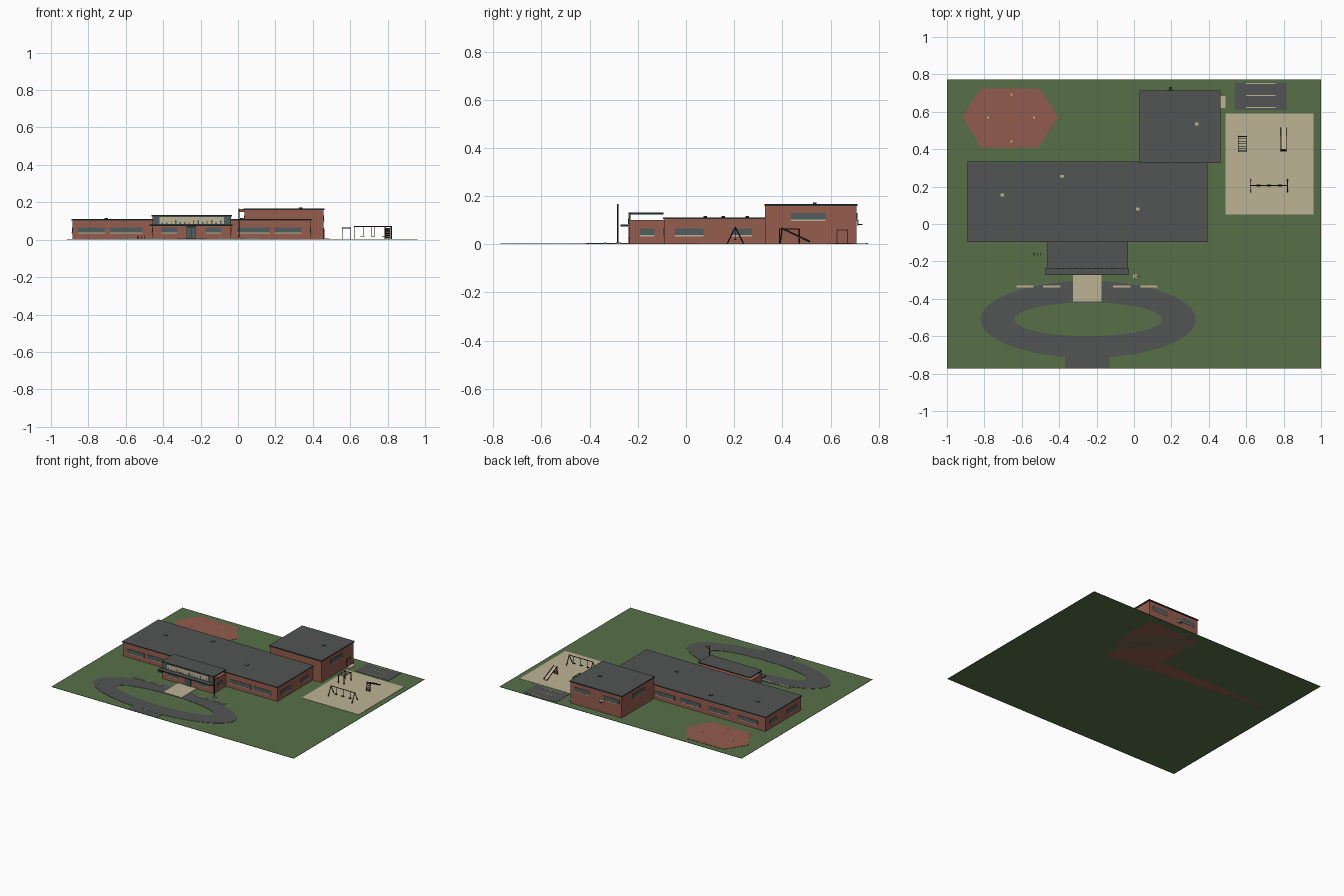
import bpy, bmesh, math, random
from mathutils import Vector

cube = bpy.data.objects.get("Cube")
if cube:
    bpy.data.objects.remove(cube)


def material(name, rgb):
    m = bpy.data.materials.new(name)
    m.use_nodes = True
    m.diffuse_color = (*rgb, 1)
    m.node_tree.nodes["Principled BSDF"].inputs["Base Color"].default_value = (*rgb, 1)
    return m


GRASS = material("grass green", (0.095, 0.16, 0.065))
BRICK = material("brick red", (0.30, 0.11, 0.075))
ASPHALT = material("asphalt grey", (0.083, 0.09, 0.088))
TAN = material("sand tan", (0.51, 0.45, 0.30))
GLASS = material("window grey", (0.08, 0.11, 0.11))
TRIM = material("dark trim", (0.022, 0.028, 0.028))
BROWN = material("dark brown", (0.06, 0.022, 0.016))
CLAY = material("clay red", (0.29, 0.105, 0.075))


def finish(name, bm, *mats):
    bmesh.ops.recalc_face_normals(bm, faces=bm.faces)
    me = bpy.data.meshes.new(name)
    bm.to_mesh(me)
    bm.free()
    for m in mats:
        me.materials.append(m)
    ob = bpy.data.objects.new(name, me)
    bpy.context.collection.objects.link(ob)
    return ob


def box(name, x, y, z, mat, top=None):
    """Box from (low, high) ranges, with an optional second colour on top."""
    bm = bmesh.new()
    bmesh.ops.create_cube(bm, size=1)
    for v in bm.verts:
        v.co = [r[0] + (c + 0.5) * (r[1] - r[0]) for c, r in zip(v.co, (x, y, z))]
    if top:
        for f in bm.faces:
            f.material_index = int(f.calc_center_median().z > z[1] - 1e-5)
    return finish(name, bm, mat, *([top] if top else []))


def around(c, size):
    return (c - size / 2, c + size / 2)


def rod(name, a, b, r, mat, sides=6):
    a, b = Vector(a), Vector(b)
    bm = bmesh.new()
    bmesh.ops.create_cone(bm, cap_ends=True, segments=sides, radius1=r, radius2=r, depth=(b - a).length)
    rot = (b - a).to_track_quat('Z', 'Y').to_matrix()
    for v in bm.verts:
        v.co = rot @ v.co + (a + b) / 2
    return finish(name, bm, mat)


def slab(name, points, z, thick, mat):
    bm = bmesh.new()
    f = bm.faces.new([bm.verts.new((px, py, z)) for px, py in points])
    up = bmesh.ops.extrude_face_region(bm, geom=[f])["geom"]
    bmesh.ops.translate(bm, verts=[v for v in up if isinstance(v, bmesh.types.BMVert)], vec=(0, 0, thick))
    return finish(name, bm, mat)


def wall_plate(name, axis, wall, span, z, mat, thick=0.006):
    """Thin plate on a wall that faces along the given axis."""
    across = around(wall, thick)
    if axis == 'x':
        return box(name, across, span, z, mat)
    return box(name, span, across, z, mat)


def window(axis, wall, span, z):
    wall_plate("window", axis, wall, span, z, GLASS)
    wall_plate("window_sill", axis, wall, span, (z[0] - 0.005, z[0]), TAN, 0.009)


# Ground and paved areas
G = 0.002
box("lawn", (-1, 1), (-0.772, 0.772), (0, G), GRASS)
box("drive_exit", (-0.37, -0.13), (-0.771, -0.69), (G, 0.0035), ASPHALT)
box("entrance_walk", (-0.325, -0.175), (-0.415, -0.235), (G, 0.0055), TAN)
box("playground_sand", (0.49, 0.96), (0.05, 0.59), (G, 0.004), TAN)
box("game_court", (0.54, 0.815), (0.61, 0.757), (G, 0.004), ASPHALT)
for y in (0.622, 0.688, 0.751):
    box("court_line", (0.6, 0.757), around(y, 0.006), (0.004, 0.005), TAN)
box("side_door_step", (0.46, 0.49), (0.62, 0.685), (G, 0.006), TAN)

# Oval drive
bm = bmesh.new()
N = 64
rings = [[bm.verts.new((-0.245 + rx * math.cos(2 * math.pi * i / N),
                        -0.51 + ry * math.sin(2 * math.pi * i / N), z)) for i in range(N)]
         for rx, ry, z in ((0.575, 0.205, G), (0.575, 0.205, 0.004), (0.395, 0.09, 0.004), (0.395, 0.09, G))]
for k in range(4):
    a, b = rings[k], rings[(k + 1) % 4]
    for i in range(N):
        j = (i + 1) % N
        bm.faces.new((a[i], a[j], b[j], b[i]))
finish("oval_drive", bm, ASPHALT)
for x in (-0.582, -0.44, -0.065, 0.08):
    box("kerb_strip", around(x, 0.092), around(-0.335, 0.01), (G, 0.008), TAN)

# Ball field
slab("ball_field", [(-0.915, 0.575), (-0.82, 0.41), (-0.51, 0.41), (-0.405, 0.575),
                    (-0.51, 0.725), (-0.82, 0.725)], G, 0.002, CLAY)
for x, y in ((-0.655, 0.692), (-0.535, 0.57), (-0.655, 0.44), (-0.78, 0.57)):
    box("field_base", around(x, 0.012), around(y, 0.011), (G, 0.006), TAN)

# Building blocks and roofs
box("main_wing", (-0.885, 0.388), (-0.09, 0.328), (0, 0.104), BRICK)
box("main_roof", (-0.89, 0.393), (-0.095, 0.333), (0.104, 0.111), TRIM, ASPHALT)
box("hall", (0.035, 0.458), (0.328, 0.708), (0, 0.158), BRICK)
box("hall_roof", (0.03, 0.463), (0.325, 0.713), (0.158, 0.167), TRIM, ASPHALT)
box("entrance_block", (-0.458, -0.037), (-0.235, -0.09), (0, 0.1), BRICK)
box("entrance_roof", (-0.462, -0.033), (-0.238, -0.094), (0.124, 0.131), TRIM, ASPHALT)
box("entrance_canopy", (-0.473, -0.029), (-0.272, -0.235), (0.074, 0.081), TRIM, ASPHALT)
for x, y, z in ((-0.705, 0.155, 0.111), (-0.385, 0.255, 0.111), (0.02, 0.08, 0.111), (0.335, 0.535, 0.167)):
    box("roof_vent", around(x, 0.02), around(y, 0.015), (z, z + 0.006), TRIM, TAN)

# Clerestory band with a patterned panel above the canopy
box("clerestory_band", (-0.458, -0.037), (-0.237, -0.231), (0.081, 0.124), GLASS)
wall_plate("mural_panel", 'y', -0.237, (-0.42, -0.075), (0.085, 0.121), TAN, 0.004)
random.seed(4)
for i in range(14):
    x = -0.405 + i * 0.024
    wall_plate("mural_mark", 'y', -0.239, around(x, random.uniform(0.004, 0.01)),
               (0.085, random.uniform(0.09, 0.108)), GLASS, 0.002)

# Windows and doors
LOW = (0.038, 0.065)
HIGH = (0.102, 0.13)
for span in ((-0.855, -0.71), (-0.685, -0.51), (-0.005, 0.17), (0.195, 0.34)):
    window('y', -0.09, span, LOW)
for span in ((-0.41, -0.325), (-0.175, -0.09)):
    window('y', -0.235, span, LOW)
for x in (-0.74, -0.5, -0.265, -0.055):
    window('y', 0.328, around(x, 0.165), LOW)
for wall in (-0.885, 0.388):
    for span in ((-0.045, 0.072), (0.19, 0.275)):
        window('x', wall, span, LOW)
for wall in (-0.458, -0.037):
    window('x', wall, (-0.19, -0.13), LOW)
for wall in (0.035, 0.458):
    window('x', wall, (0.435, 0.58), HIGH)
for x in (0.12, 0.36):
    window('y', 0.708, around(x, 0.13), HIGH)
wall_plate("entrance_door", 'y', -0.235, (-0.275, -0.225), (0, 0.072), TRIM)
for x in (-0.2625, -0.2375):
    wall_plate("door_glass", 'y', -0.236, around(x, 0.02), (0.008, 0.066), GLASS, 0.007)
wall_plate("side_door_frame", 'x', 0.458, (0.625, 0.672), (0, 0.062), BROWN)
wall_plate("side_door", 'x', 0.459, (0.629, 0.668), (0, 0.058), BRICK)

# Ball hoop on the back wall
box("hoop_board", around(0.195, 0.04), (0.71, 0.717), (0.078, 0.1), TAN)
box("hoop_rim", around(0.195, 0.015), (0.717, 0.733), (0.08, 0.083), BROWN)

# Flagpole and bicycle racks
box("flagpole_base", around(0.005, 0.022), around(-0.28, 0.02), (G, 0.008), TAN)
rod("flagpole", (0.005, -0.283, G), (0.005, -0.283, 0.167), 0.0025, TRIM)
box("flag", (0.006, 0.035), around(-0.283, 0.002), (0.148, 0.163), BRICK)
for x in (-0.535, -0.517, -0.499):
    for y in (-0.168, -0.153):
        rod("rack_post", (x, y, G), (x, y, 0.02), 0.002, TRIM)
    rod("rack_bar", (x, -0.169, 0.02), (x, -0.152, 0.02), 0.002, TRIM)

# Swing set
rod("swing_beam", (0.62, 0.205, 0.07), (0.824, 0.205, 0.07), 0.003, BROWN)
for x in (0.624, 0.82):
    for dy in (-0.034, 0.034):
        rod("swing_leg", (x, 0.205 + dy, G), (x, 0.205, 0.07), 0.0028, BROWN)
for x in (0.665, 0.722, 0.78):
    for dx in (-0.007, 0.007):
        rod("swing_chain", (x + dx, 0.205, 0.02), (x + dx, 0.205, 0.07), 0.0007, TRIM, 4)
    box("swing_seat", around(x, 0.02), around(0.205, 0.01), (0.017, 0.021), BROWN)

# Climbing frame
for x in (0.557, 0.603):
    for y in (0.388, 0.47):
        rod("climber_post", (x, y, G), (x, y, 0.063), 0.0025, BROWN)
    rod("climber_rail", (x, 0.386, 0.063), (x, 0.472, 0.063), 0.0025, BROWN)
for i in range(7):
    y = 0.39 + i * 0.013
    rod("climber_rung", (0.557, y, 0.063), (0.603, y, 0.063), 0.002, TRIM)

# Slide with its ladder
slab_profile = [(0.787, 0.4), (0.813, 0.4), (0.813, 0.515), (0.787, 0.515)]
chute = slab("slide_chute", slab_profile, 0, 0.003, TAN)
for v in chute.data.vertices:
    v.co.z += 0.006 + (0.515 - v.co.y) * 0.47
for x in (0.786, 0.814):
    rod("slide_rail", (x, 0.4, 0.066), (x, 0.515, 0.011), 0.003, BROWN)
    rod("slide_post", (x, 0.39, G), (x, 0.4, 0.07), 0.003, BROWN)
for i in range(5):
    z = 0.01 + i * 0.012
    rod("slide_step", (0.786, 0.39 + z / 7, z), (0.814, 0.39 + z / 7, z), 0.003, BROWN)
